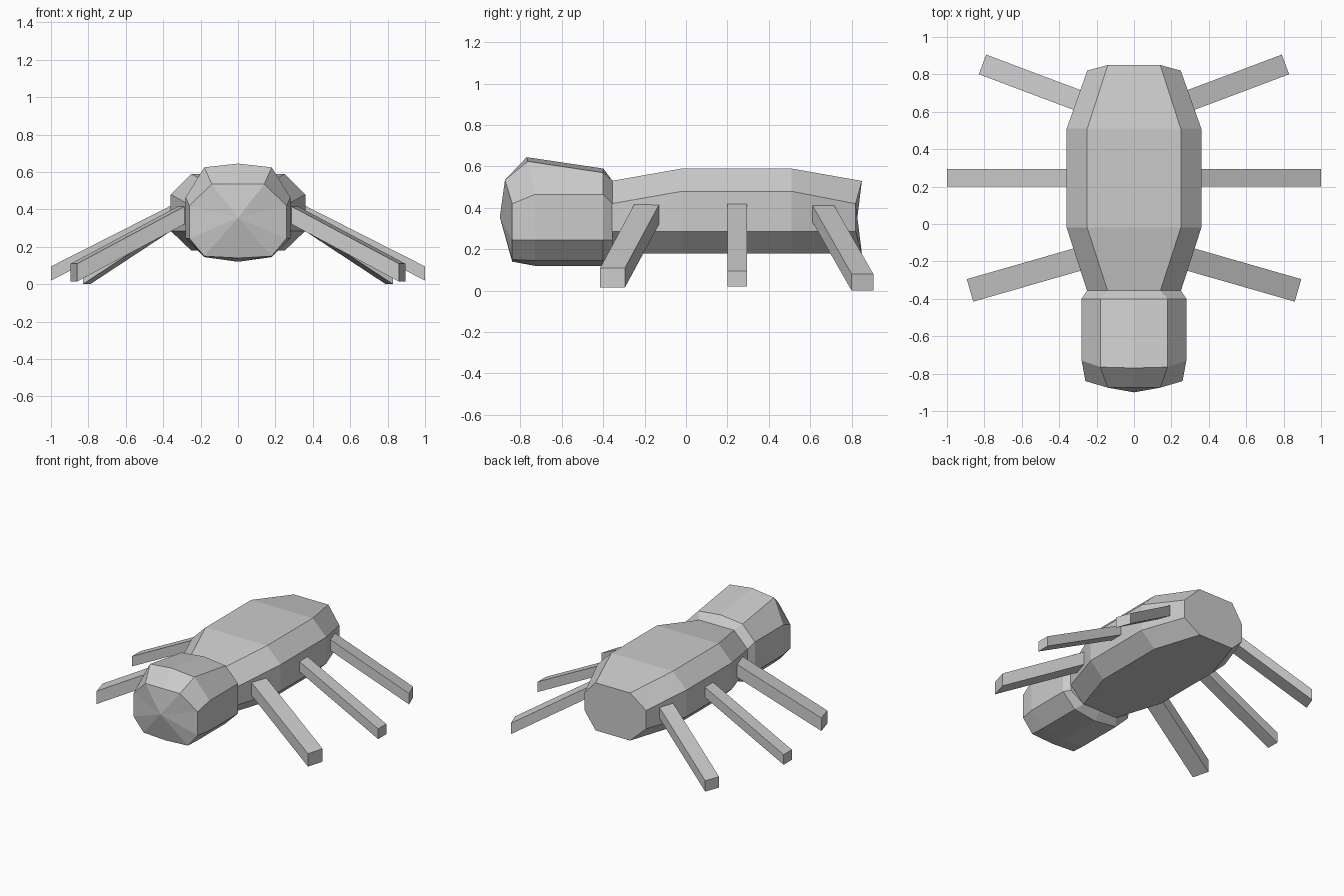
import bpy, bmesh
from mathutils import Vector

if "Cube" in bpy.data.objects:
    bpy.data.objects.remove(bpy.data.objects["Cube"])

grey = bpy.data.materials.new("plain grey")
grey.diffuse_color = (0.6, 0.6, 0.6, 1)
grey.use_nodes = True
grey.node_tree.nodes["Principled BSDF"].inputs["Base Color"].default_value = grey.diffuse_color


def finish(name, bm):
    bmesh.ops.recalc_face_normals(bm, faces=bm.faces)
    mesh = bpy.data.meshes.new(name)
    bm.to_mesh(mesh)
    bm.free()
    mesh.materials.append(grey)
    obj = bpy.data.objects.new(name, mesh)
    bpy.context.collection.objects.link(obj)
    return obj


def loft(name, half_rings, tip=None):
    """Each half ring runs from top centre down the +x side to bottom centre."""
    bm = bmesh.new()
    rings = []
    for half in half_rings:
        full = half + [(-x, y, z) for x, y, z in half[-2:0:-1]]
        rings.append([bm.verts.new(p) for p in full])
    n = len(rings[0])
    for a, b in zip(rings, rings[1:]):
        for i in range(n):
            j = (i + 1) % n
            bm.faces.new((a[i], a[j], b[j], b[i]))
    bm.faces.new(rings[-1])
    if tip:
        t = bm.verts.new(tip)
        for i in range(n):
            bm.faces.new((rings[0][i], rings[0][(i + 1) % n], t))
    else:
        bm.faces.new(rings[0])
    return finish(name, bm)


def body_ring(y, top_w, side_w, top_z, side_z, side_y):
    return [(0, y, top_z), (top_w, y, top_z), (side_w, side_y, side_z),
            (side_w, side_y, 0.285), (top_w, y, 0.18), (0, y, 0.18)]


# Long faceted body, flat on top and below
loft("body", [
    body_ring(-0.36, 0.14, 0.25, 0.53, 0.42, -0.36),
    body_ring(-0.02, 0.25, 0.36, 0.59, 0.48, -0.02),
    body_ring(0.51, 0.25, 0.36, 0.59, 0.48, 0.51),
    body_ring(0.85, 0.14, 0.25, 0.53, 0.42, 0.82),
])

# Head: blunt face fan, wide middle, short neck
loft("head", [
    [(0, -0.875, 0.535), (0.14, -0.875, 0.535), (0.26, -0.84, 0.42),
     (0.26, -0.84, 0.245), (0.18, -0.84, 0.15), (0, -0.84, 0.14)],
    [(0, -0.77, 0.645), (0.18, -0.765, 0.625), (0.28, -0.73, 0.465),
     (0.28, -0.73, 0.245), (0.18, -0.73, 0.145), (0, -0.73, 0.12)],
    [(0, -0.40, 0.59), (0.18, -0.40, 0.57), (0.28, -0.40, 0.465),
     (0.28, -0.40, 0.245), (0.18, -0.40, 0.145), (0, -0.40, 0.12)],
    [(0, -0.355, 0.53), (0.14, -0.355, 0.53), (0.25, -0.355, 0.42),
     (0.25, -0.355, 0.245), (0.14, -0.355, 0.18), (0, -0.355, 0.18)],
], tip=(0, -0.90, 0.355))


# Straight square legs, mirrored left and right
def leg(name, inner, outer, width, height):
    a, b = Vector(inner), Vector(outer)
    d = b - a
    across = Vector((-d.y, d.x, 0)).normalized() * width / 2
    down = Vector((0, 0, -height))
    for side, label in ((1, "right"), (-1, "left")):
        bm = bmesh.new()
        ends = []
        for p in (a, b):
            loop = [p + across, p - across, p - across + down, p + across + down]
            ends.append([bm.verts.new((v.x * side, v.y, v.z)) for v in loop])
            bm.faces.new(ends[-1])
        for i in range(4):
            j = (i + 1) % 4
            bm.faces.new((ends[0][i], ends[0][j], ends[1][j], ends[1][i]))
        finish(f"{name}_{label}", bm)


leg("front_leg", (0.24, -0.172, 0.45), (0.877, -0.355, 0.11), 0.125, 0.095)
leg("middle_leg", (0.28, 0.247, 0.46), (1.0, 0.247, 0.095), 0.095, 0.075)
leg("rear_leg", (0.24, 0.639, 0.455), (0.81, 0.853, 0.08), 0.112, 0.08)
